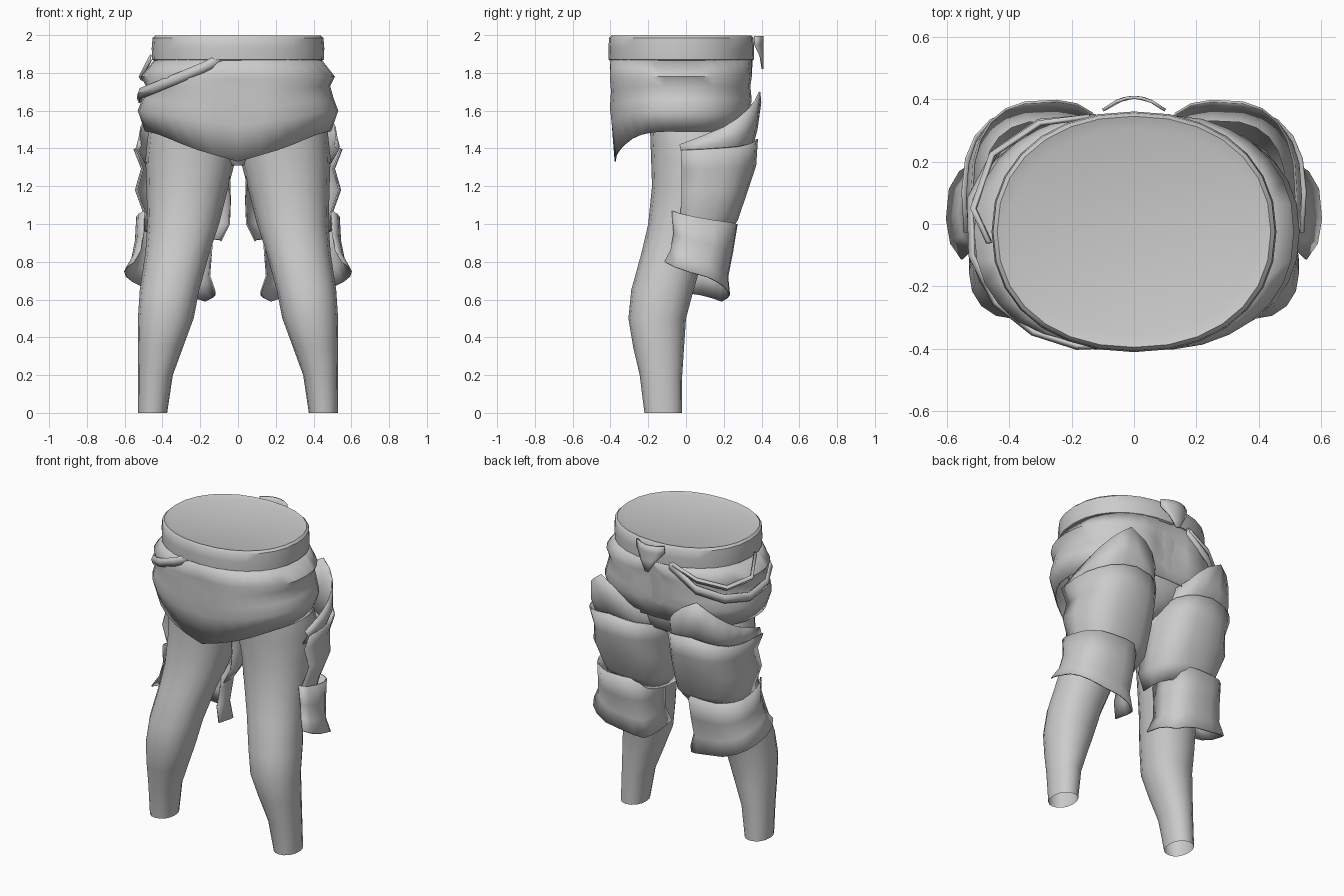
import bpy, bmesh, math

cube = bpy.data.objects.get("Cube")
if cube:
    bpy.data.objects.remove(cube, do_unlink=True)

grey = bpy.data.materials.new("plain_grey")
grey.use_nodes = True
COLOUR = (0.6, 0.6, 0.6, 1)
grey.diffuse_color = COLOUR
grey.node_tree.nodes["Principled BSDF"].inputs["Base Color"].default_value = COLOUR


def power(v, p):
    return math.copysign(abs(v) ** p, v)


def loft(name, rows, closed=True, caps="", thick=0, angle=40):
    """Skin rows of points; caps may hold 'a' (first row) and 'z' (last row)."""
    bm = bmesh.new()
    grid = [[bm.verts.new(p) for p in row] for row in rows]
    n = len(rows[0])
    for a, b in zip(grid, grid[1:]):
        for i in range(n if closed else n - 1):
            j = (i + 1) % n
            bm.faces.new((a[i], a[j], b[j], b[i]))
    if "a" in caps:
        bm.faces.new(grid[0])
    if "z" in caps:
        bm.faces.new(grid[-1])
    bmesh.ops.recalc_face_normals(bm, faces=bm.faces)
    mesh = bpy.data.meshes.new(name)
    bm.to_mesh(mesh)
    bm.free()
    mesh.materials.append(grey)
    mesh.shade_smooth()
    mesh.set_sharp_from_angle(angle=math.radians(angle))
    ob = bpy.data.objects.new(name, mesh)
    bpy.context.collection.objects.link(ob)
    if thick:
        mod = ob.modifiers.new("Thickness", "SOLIDIFY")
        mod.thickness = thick
        mod.offset = 0
    return ob


def ring(cx, cy, rx, ry, z, n=20, p=0.92):
    pts = []
    for i in range(n):
        t = math.tau * i / n - math.pi / 2
        pts.append((cx + rx * power(math.cos(t), p), cy + ry * power(math.sin(t), p), z))
    return pts


def plate(name, side, rows, start, end, cols=13):
    """Curved guard: each row is centre, outer, inner and back radius, then heights."""
    out = []
    for cx, cy, outer, inner, ry, heights in rows:
        line = []
        for i in range(cols):
            f = i / (cols - 1)
            t = math.radians(start + (end - start) * f)
            c, s = power(math.cos(t), 0.75), power(math.sin(t), 0.75)
            k = f * (len(heights) - 1)
            j = min(int(k), len(heights) - 2)
            z = heights[j] + (heights[j + 1] - heights[j]) * (k - j)
            line.append((side * (cx + (outer if c > 0 else inner) * c), cy + ry * s, z))
        out.append(line)
    return loft(name, out, closed=False, thick=0.008, angle=50)


# Belt with a closed, slightly sunken top
belt = [(1.862, 0.96), (1.87, 0.995), (1.93, 1), (1.985, 0.99), (1.998, 0.96), (1.985, 0.86)]
loft("belt", [ring(0, -0.025, 0.457 * k, 0.386 * k, z, 28) for z, k in belt], caps="az")

# Hips inside the skirt
hips = [(1.87, 0.42, 0.35, -0.02), (1.6, 0.44, 0.31, 0), (1.47, 0.42, 0.22, 0.07),
        (1.38, 0.22, 0.18, 0.08), (1.31, 0.04, 0.1, 0.05)]
loft("hips", [ring(0, cy, rx, ry, z) for z, rx, ry, cy in hips], caps="az")

# Skirt: folded bands, creased at the middle, with a hem that dips to a point in front
skirt = [(1.875, 0.435, 0.375, 0), (1.78, 0.51, 0.385, 0.1), (1.73, 0.485, 0.38, 0.2),
         (1.66, 0.505, 0.385, 0.35), (1.6, 0.528, 0.375, 0.5), (1.49, 0.49, 0.35, 1)]
rows = []
for z, rx, ry, drop in skirt:
    row = []
    for x, y, _ in ring(0, -0.025, rx, ry, z, 32, 0.88):
        front = max(0, -(y + 0.025) / ry)
        middle = max(0, 1 - abs(x) / 0.14)
        crease = (0.025 if y < 0 else 0.06) * middle if 1.55 < z < 1.85 else 0
        dip = drop * (0.13 * front ** 4 + (0.03 * middle if y < 0 else 0))
        row.append((x, y - math.copysign(crease, y), z - dip))
    rows.append(row)
loft("skirt", rows, thick=0.006, angle=60)

# Legs, open at the ankle: height, inner x, outer x, front y, back y
LEG = [(0, 0.375, 0.53, -0.22, -0.02), (0.2, 0.345, 0.53, -0.245, -0.02),
       (0.35, 0.29, 0.53, -0.28, -0.01), (0.5, 0.235, 0.53, -0.305, 0),
       (0.65, 0.205, 0.52, -0.29, 0.04), (0.85, 0.15, 0.49, -0.235, 0.1),
       (1, 0.1, 0.48, -0.2, 0.17), (1.2, 0.05, 0.485, -0.18, 0.26),
       (1.35, 0.01, 0.49, -0.185, 0.3), (1.49, 0.01, 0.475, -0.19, 0.25),
       (1.6, 0.02, 0.43, -0.2, 0.18)]

# Guards: rows of (x, y, outer, inner, back radius, heights from outer to inner edge)
COLLAR = [(0.27, 0.08, 0.25, 0.21, 0.315, (1.42, 1.56, 1.7, 1.53, 1.43)),
          (0.27, 0.08, 0.265, 0.215, 0.295, (1.39, 1.45, 1.53, 1.44, 1.37)),
          (0.27, 0.08, 0.22, 0.21, 0.255, (1.32, 1.33, 1.36, 1.33, 1.28))]
THIGH = [(0.27, 0.08, 0.28, 0.235, 0.297, (1.39, 1.41, 1.45, 1.41, 1.33)),
         (0.27, 0.08, 0.24, 0.225, 0.288, (1.29, 1.3, 1.31, 1.3, 1.25)),
         (0.27, 0.07, 0.272, 0.23, 0.255, (1.18, 1.18, 1.18, 1.17, 1.1)),
         (0.28, 0.05, 0.21, 0.235, 0.22, (1.04, 1.03, 1.02, 1, 1)),
         (0.29, 0.03, 0.2, 0.2, 0.18, (0.97, 0.95, 0.93, 0.92, 0.91))]
KNEE = [(0.31, 0.07, 0.225, 0.18, 0.2, (1.07, 1.02, 1, 1, 0.97)),
        (0.31, 0.065, 0.232, 0.17, 0.18, (0.95, 0.89, 0.85, 0.84, 0.85)),
        (0.32, 0.045, 0.24, 0.17, 0.175, (0.86, 0.8, 0.73, 0.7, 0.73)),
        (0.33, 0.03, 0.27, 0.21, 0.2, (0.8, 0.72, 0.64, 0.59, 0.64))]

for side, word in ((1, "left"), (-1, "right")):
    loft(word + "_leg", [ring(side * (a + b) / 2, (f + k) / 2, (b - a) / 2, (k - f) / 2, z, 16)
                         for z, a, b, f, k in LEG], caps="z", angle=50)
    plate(word + "_thigh_collar", side, COLLAR, -15, 170)
    plate(word + "_thigh_guard", side, THIGH, -15, 190)
    plate(word + "_knee_guard", side, KNEE, -40, 190)


# Straps slung round the right hip
def strap(name, path, width):
    rows = [[(x, y, z - width / 2), (x * 1.02, y * 1.02, z), (x, y, z + width / 2)]
            for x, y, z in path]
    loft(name, rows, closed=False, thick=0.012)


strap("hip_strap", [(-0.06, -0.385, 1.89), (-0.18, -0.39, 1.83), (-0.32, -0.345, 1.77),
                    (-0.44, -0.25, 1.72), (-0.515, -0.1, 1.69), (-0.52, 0.08, 1.67),
                    (-0.44, 0.23, 1.69), (-0.3, 0.325, 1.75), (-0.12, 0.34, 1.87)], 0.055)
strap("rear_strap", [(-0.46, -0.06, 1.88), (-0.51, 0.05, 1.78), (-0.45, 0.22, 1.76),
                     (-0.3, 0.32, 1.81), (-0.14, 0.34, 1.88)], 0.03)

# Knot at the back of the belt
knot = []
for z, half in ((1.995, 0.1), (1.95, 0.1), (1.89, 0.055), (1.82, 0.012)):
    knot.append([(half * u, 0.365 + 0.041 * (1 - (half * u / 0.1) ** 2), z)
                 for u in (-1, -0.6, -0.25, 0, 0.25, 0.6, 1)])
loft("belt_knot", knot, closed=False, thick=0.01)
